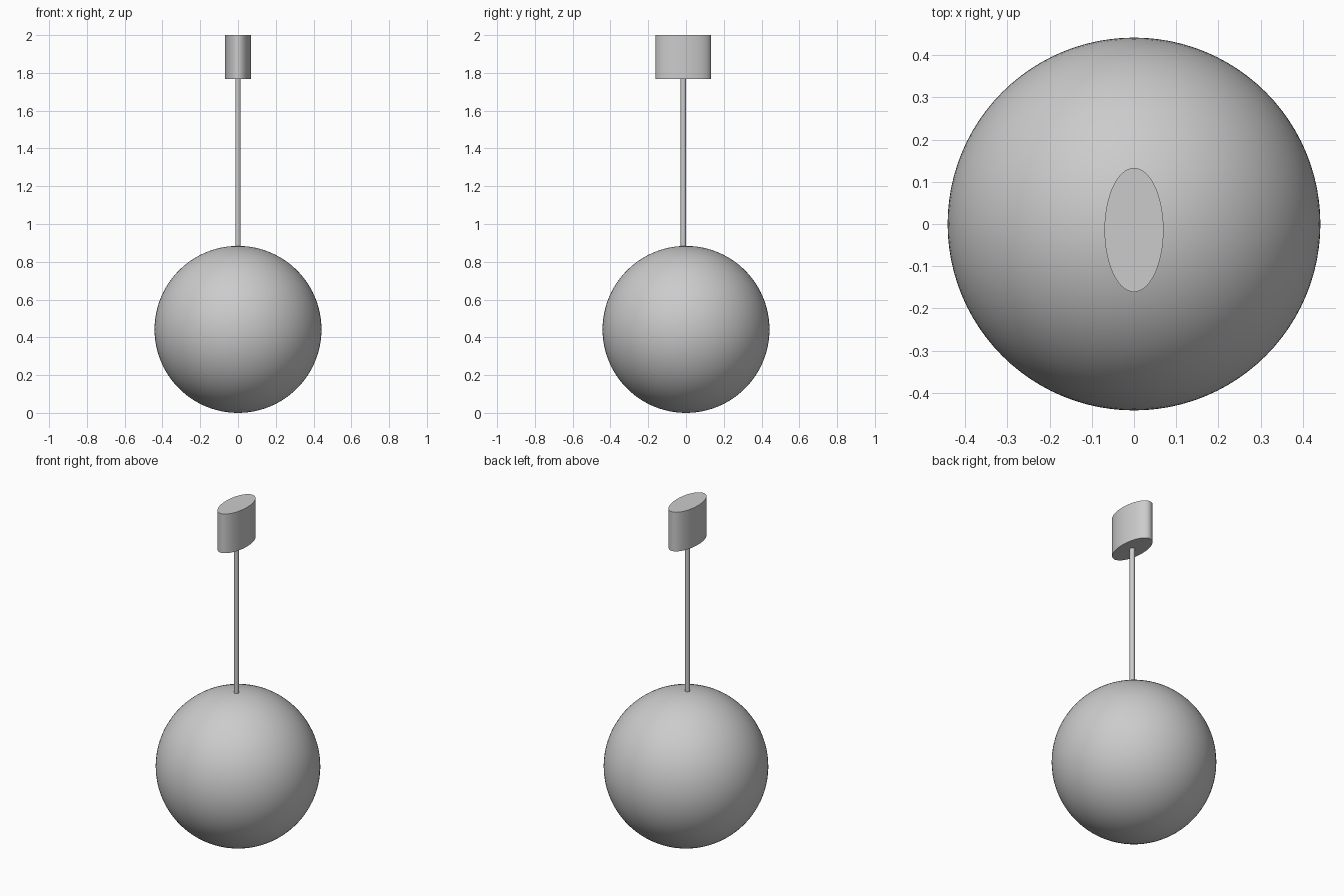
import bpy
import math

if "Cube" in bpy.data.objects:
    bpy.data.objects.remove(bpy.data.objects["Cube"])

ROD_Y = -0.014   # rod and canopy sit slightly forward of the globe centre
R = 0.442        # globe radius


def finish(name):
    ob = bpy.context.object
    ob.name = name
    bpy.ops.object.transform_apply(location=False, rotation=False, scale=True)
    bpy.ops.object.shade_smooth_by_angle(angle=math.radians(30))
    return ob


def cylinder(name, rx, ry, z0, z1, sides):
    bpy.ops.mesh.primitive_cylinder_add(vertices=sides, radius=1, depth=z1 - z0,
                                        location=(0, ROD_Y, (z0 + z1) / 2))
    bpy.context.object.scale = (rx, ry, 1)
    return finish(name)


# Globe shade
bpy.ops.mesh.primitive_uv_sphere_add(segments=96, ring_count=48, radius=R,
                                     location=(0, 0, R))
finish("globe_shade")

# Hanging rod, seated just inside the globe and the canopy
cylinder("hanging_rod", 0.014, 0.014, 2 * R - 0.01, 1.77, 32)

# Oval ceiling canopy
cylinder("ceiling_canopy", 0.07, 0.147, 1.768, 2.0, 96)
